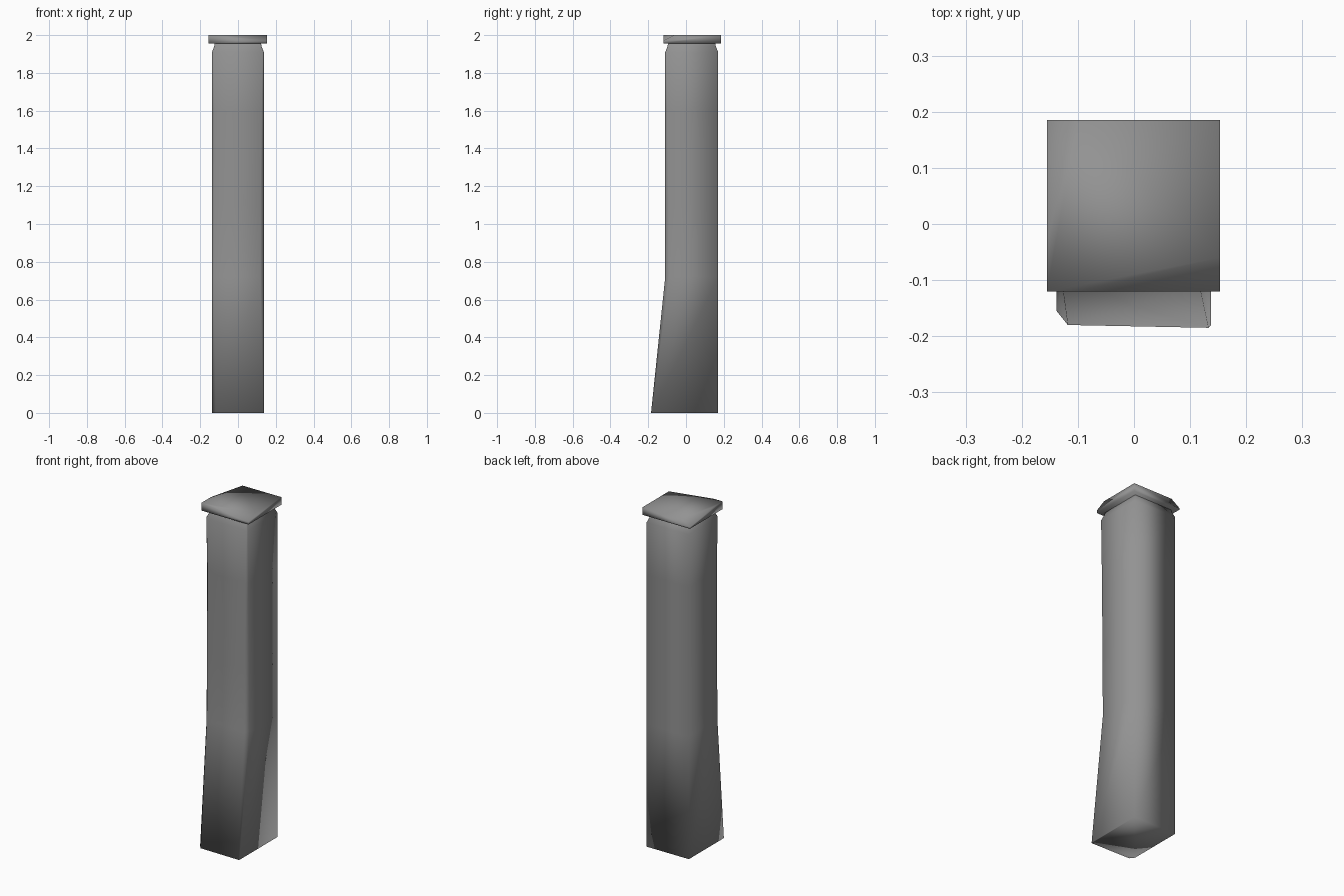
import bpy, bmesh
from mathutils import Vector

if "Cube" in bpy.data.objects:
    bpy.data.objects.remove(bpy.data.objects["Cube"])

# Dark stone grey shared by all parts
stone = bpy.data.materials.new("dark_stone")
stone.diffuse_color = (0.29, 0.29, 0.29, 1)
stone.use_nodes = True
stone.node_tree.nodes["Principled BSDF"].inputs["Base Color"].default_value = stone.diffuse_color


def finish(bm, name):
    bmesh.ops.recalc_face_normals(bm, faces=bm.faces)
    mesh = bpy.data.meshes.new(name)
    bm.to_mesh(mesh)
    bm.free()
    mesh.shade_smooth()
    mesh.materials.append(stone)
    obj = bpy.data.objects.new(name, mesh)
    bpy.context.collection.objects.link(obj)
    return obj


def ring(bm, z, front, chip_l, chip_r, inset):
    """Square cross-section with the two front edges chipped."""
    l, r = -0.138 + inset, 0.137 - inset
    f, b = front + inset, 0.17 - inset
    pts = [(l + chip_l, f + chip_l * 0.25), (r - chip_r, f), (r, f + chip_r),
           (r, b), (l, b), (l, f + chip_l * 1.5)]
    return [bm.verts.new((x, y, z)) for x, y in pts]


# Post: straight shaft with a foot flaring to the front and a pinched neck
# z, front y, left chip, right chip, inset
levels = [
    (0.00, -0.185, 0.020, 0.004, 0.0),
    (0.72, -0.110, 0.010, 0.020, 0.0),
    (1.10, -0.110, 0.012, 0.018, 0.0),
    (1.60, -0.110, 0.014, 0.012, 0.0),
    (1.91, -0.110, 0.008, 0.006, 0.0),
    (1.94, -0.110, 0.008, 0.006, 0.012),
    (1.96, -0.110, 0.008, 0.006, 0.016),
]
bm = bmesh.new()
rings = [ring(bm, *lv) for lv in levels]
for a, b in zip(rings, rings[1:]):
    for i in range(6):
        j = (i + 1) % 6
        bm.faces.new((a[i], a[j], b[j], b[i]))
bm.faces.new(rings[0])
bm.faces.new(rings[-1])
finish(bm, "post")

# Cap: flat slab with a worn back left corner and a worn front edge
bm = bmesh.new()
bmesh.ops.create_cube(bm, size=1)
bmesh.ops.scale(bm, vec=(0.308, 0.305, 0.045), verts=bm.verts)
bmesh.ops.translate(bm, vec=(-0.001, 0.0325, 1.9775), verts=bm.verts)
chips = [
    ((-0.155, 0.185, 1.964), (-0.10, 0.185, 2.0), (-0.155, -0.03, 2.0)),
    ((0.153, -0.12, 1.970), (-0.10, -0.12, 2.0), (0.153, -0.06, 2.0)),
]
for pts in chips:
    p, q, r = map(Vector, pts)
    n = (q - p).cross(r - p).normalized()
    if n.z < 0:
        n = -n
    bmesh.ops.bisect_plane(bm, geom=bm.verts[:] + bm.edges[:] + bm.faces[:],
                           plane_co=p, plane_no=n, clear_outer=True)
    rim = [e for e in bm.edges if e.is_boundary]
    bmesh.ops.holes_fill(bm, edges=rim, sides=0)
finish(bm, "cap")
